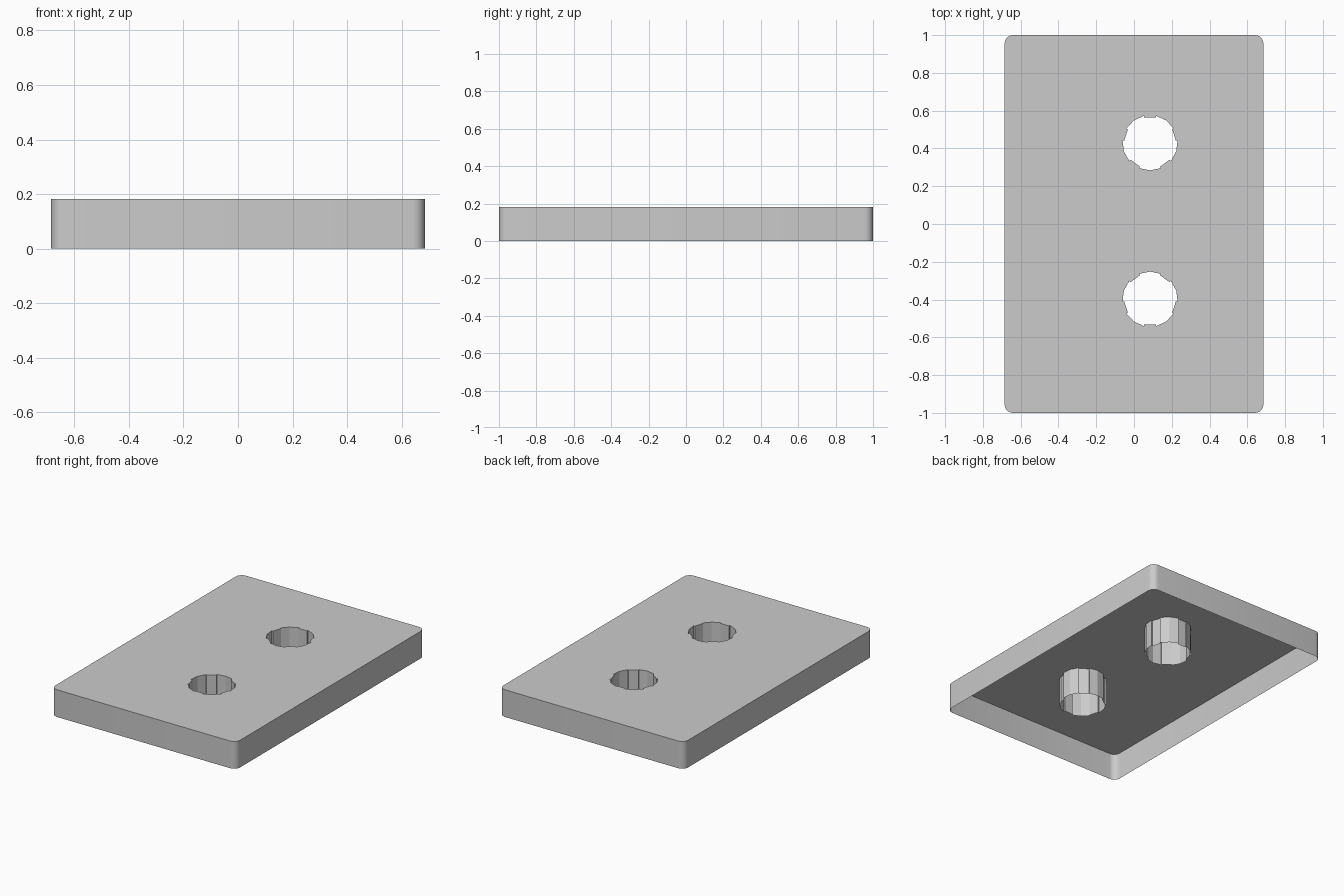
import bpy, bmesh
from math import radians, sin, cos

if "Cube" in bpy.data.objects:
    bpy.data.objects.remove(bpy.data.objects["Cube"])

H = 0.182            # height of the shell
HX, HY = 0.685, 1.0  # half sizes of the plate
R = 0.045            # corner radius


def outline():
    """Rounded rectangle as a list of (x, y)."""
    pts = []
    for i, (sx, sy) in enumerate([(1, 1), (-1, 1), (-1, -1), (1, -1)]):
        for k in range(7):
            a = radians(90 * i + 15 * k)
            pts.append((sx * (HX - R) + R * cos(a), sy * (HY - R) + R * sin(a)))
    return pts


def keyed_circle(cx, cy, flip):
    """Round hole with five shallow flat tabs, as a list of (x, y)."""
    pts = []
    for i in range(5):
        for da, r in [(-13, 0.137), (13, 0.137), (13, 0.146), (36, 0.146), (59, 0.146)]:
            a = radians(90 + 72 * i + da)
            pts.append((cx + r * cos(a), cy + flip * r * sin(a)))
    return pts


def finish(bm, name, smooth=False):
    mesh = bpy.data.meshes.new(name)
    bm.to_mesh(mesh)
    bm.free()
    ob = bpy.data.objects.new(name, mesh)
    bpy.context.collection.objects.link(ob)
    if smooth:
        bpy.context.view_layer.objects.active = ob
        ob.select_set(True)
        bpy.ops.object.shade_smooth_by_angle(angle=radians(30))
        ob.select_set(False)
    return ob


def loop(bm, pts, z):
    vs = [bm.verts.new((x, y, z)) for x, y in pts]
    return [bm.edges.new((vs[i - 1], vs[i])) for i in range(len(vs))]


def wall(pts, name, smooth):
    """Open thin wall running the full height along a closed outline."""
    bm = bmesh.new()
    low = [bm.verts.new((x, y, 0)) for x, y in pts]
    top = [bm.verts.new((x, y, H)) for x, y in pts]
    for i in range(len(pts)):
        bm.faces.new((low[i - 1], low[i], top[i], top[i - 1]))
    bmesh.ops.recalc_face_normals(bm, faces=bm.faces)
    finish(bm, name, smooth)


edge = outline()
holes = [keyed_circle(0.085, 0.43, 1), keyed_circle(0.085, -0.398, -1)]

# Top plate with two holes
bm = bmesh.new()
edges = loop(bm, edge, H)
for h in holes:
    edges += loop(bm, h, H)
bmesh.ops.triangle_fill(bm, use_beauty=True, use_dissolve=False, edges=edges, normal=(0, 0, 1))
for f in bm.faces:
    f.normal_update()
    if f.normal.z < 0:
        f.normal_flip()
finish(bm, "top_plate")

# Side skirt, open underneath
wall(edge, "side_skirt", True)

# Tubes hanging below the holes
for i, h in enumerate(holes):
    wall(h, f"hole_tube_{i + 1}", False)
